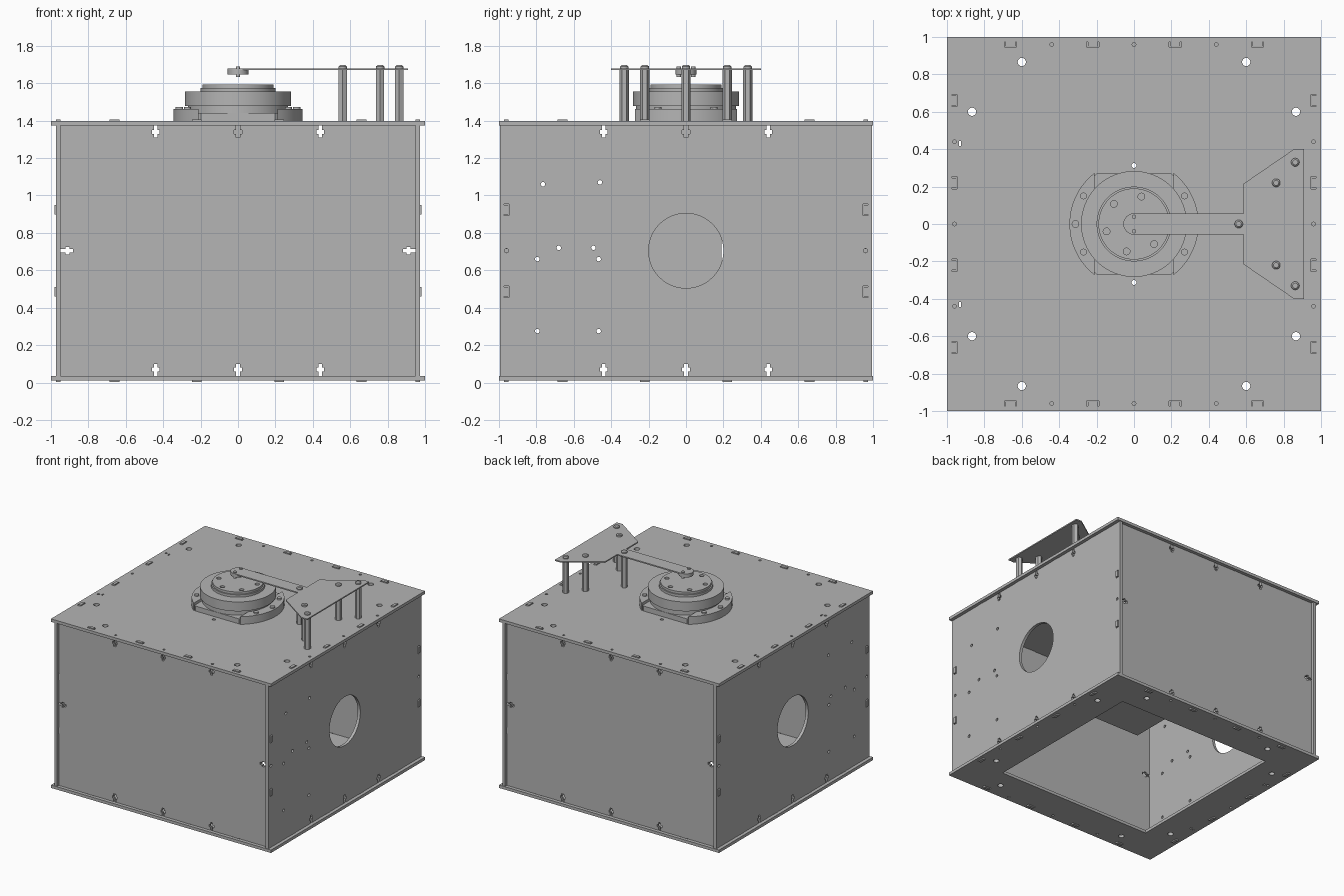
import bpy, bmesh, math
from mathutils import Matrix, Vector

if "Cube" in bpy.data.objects:
    bpy.data.objects.remove(bpy.data.objects["Cube"], do_unlink=True)

GREY = (0.46, 0.46, 0.46, 1)
mat = bpy.data.materials.new("plain grey")
mat.use_nodes = True
mat.diffuse_color = GREY
mat.node_tree.nodes["Principled BSDF"].inputs["Base Color"].default_value = GREY


def box(bm, center, size):
    m = Matrix.Translation(center) @ Matrix.Diagonal((*size, 1))
    bmesh.ops.create_cube(bm, size=1, matrix=m)


def cyl(bm, center, r, depth, axis="z", seg=24, r2=None):
    turn = {"x": Matrix.Rotation(math.pi / 2, 4, "Y"),
            "y": Matrix.Rotation(math.pi / 2, 4, "X"), "z": Matrix()}[axis]
    bmesh.ops.create_cone(bm, cap_ends=True, segments=seg, radius1=r, radius2=r if r2 is None else r2,
                          depth=depth, matrix=Matrix.Translation(center) @ turn)


def disc(bm, x, y, z0, z1, r, seg=24, r2=None):
    cyl(bm, (x, y, (z0 + z1) / 2), r, z1 - z0, "z", seg, r2)


def prism(bm, points, z0, z1):
    face = bm.faces.new([bm.verts.new((x, y, z0)) for x, y in points])
    top = bmesh.ops.extrude_face_region(bm, geom=[face])["geom"]
    bmesh.ops.translate(bm, vec=(0, 0, z1 - z0), verts=[v for v in top if isinstance(v, bmesh.types.BMVert)])
    bmesh.ops.recalc_face_normals(bm, faces=bm.faces)


def make(name, bm, cutter=None):
    def to_object(label, b):
        mesh = bpy.data.meshes.new(label)
        b.to_mesh(mesh)
        b.free()
        ob = bpy.data.objects.new(label, mesh)
        bpy.context.collection.objects.link(ob)
        return ob
    ob = to_object(name, bm)
    ob.data.materials.append(mat)
    if cutter:
        tool = to_object("cutter", cutter)
        tool.hide_render = True
        mod = ob.modifiers.new("cut", "BOOLEAN")
        mod.operation, mod.object, mod.solver, mod.use_self = "DIFFERENCE", tool, "EXACT", True
        graph = bpy.context.evaluated_depsgraph_get()
        mesh = bpy.data.meshes.new_from_object(ob.evaluated_get(graph))
        ob.modifiers.clear()
        ob.data = mesh
        bpy.data.objects.remove(tool, do_unlink=True)
    bpy.ops.object.select_all(action="DESELECT")
    ob.select_set(True)
    bpy.context.view_layer.objects.active = ob
    bpy.ops.object.shade_smooth_by_angle(angle=math.radians(30))
    return ob


SIGNS = (-1, 1)
W, T = 0.96, 0.024                 # wall centre offset and sheet thickness
Z0, Z1 = 0.034, 1.375              # wall bottom and top
MID = (Z0 + Z1) / 2
TABS = (-0.66, -0.22, 0.22, 0.66)
BOLTS = (-0.44, 0, 0.44)
SIDE_TABS = (MID - 0.22, MID + 0.22)


# Top plate and open bottom frame
def plate(name, z, opening):
    bm, cut = bmesh.new(), bmesh.new()
    box(bm, (0, 0, z), (2, 2, T))
    for s in SIGNS:
        for t in TABS:
            box(cut, (t, s * W, z), (0.066, T + 0.004, 0.1))
            box(cut, (s * W, t, z), (T + 0.004, 0.066, 0.1))
        for b in BOLTS:
            cyl(cut, (b, s * W, z), 0.01, 0.1, seg=16)
            cyl(cut, (s * W, b, z), 0.01, 0.1, seg=16)
        for u in SIGNS:
            cyl(cut, (s * 0.6, u * 0.866, z), 0.022, 0.1)
            cyl(cut, (s * 0.866, u * 0.6, z), 0.022, 0.1)
        box(cut, (-0.93, s * 0.43, z), (0.01, 0.025, 0.1))
        if not opening:
            cyl(cut, (0, s * 0.313, z), 0.013, 0.1)
    if opening:
        box(cut, (0, 0, z), (1.42, 1.42, 0.1))
    make(name, bm, cut)


plate("top_plate", Z1 + T / 2, False)
plate("bottom_frame", Z0 - T / 2, True)


# Front and back walls, tabbed into the plates and the side walls
for name, s in (("front_wall", -1), ("back_wall", 1)):
    bm, cut = bmesh.new(), bmesh.new()
    y = s * W
    box(bm, (0, y, MID), (2 * W - T, T, Z1 - Z0))
    for t in TABS:
        box(bm, (t, y, MID), (0.052, T, 1.404))
    for z in SIDE_TABS:
        box(bm, (0, y, z), (1.96, T, 0.05))
    for b in BOLTS:
        for z, d in ((Z0, 1), (Z1, -1)):
            box(cut, (b, y, z + d * 0.03), (0.02, 0.1, 0.07))
            box(cut, (b, y, z + d * 0.036), (0.042, 0.1, 0.02))
    for u in SIGNS:
        box(cut, (u * 0.917, y, MID), (0.07, 0.1, 0.02))
        box(cut, (u * 0.911, y, MID), (0.02, 0.1, 0.042))
    make(name, bm, cut)

# Side walls with a round window and mounting holes
HOLES = [(-0.765, 1.06), (-0.46, 1.07), (-0.68, 0.72), (-0.495, 0.72),
         (-0.795, 0.66), (-0.467, 0.66), (-0.795, 0.275), (-0.467, 0.275)]
for name, s in (("right_wall", 1), ("left_wall", -1)):
    bm, cut = bmesh.new(), bmesh.new()
    x = s * W
    box(bm, (x, 0, MID), (T, 1.99, Z1 - Z0))
    for t in TABS:
        box(bm, (x, t, MID), (T, 0.052, 1.404))
    for b in BOLTS:
        for z, d in ((Z0, 1), (Z1, -1)):
            box(cut, (x, b, z + d * 0.03), (0.1, 0.02, 0.07))
            box(cut, (x, b, z + d * 0.036), (0.1, 0.042, 0.02))
    for u in SIGNS:
        for z in SIDE_TABS:
            box(cut, (x, u * W, z), (0.1, T + 0.004, 0.062))
        cyl(cut, (x, u * W, MID), 0.011, 0.1, "x", 16)
    for y, z in HOLES:
        cyl(cut, (x, y, z), 0.012, 0.1, "x", 16)
    cyl(cut, (x, 0, MID), 0.2, 0.1, "x", 64)
    make(name, bm, cut)

# Block hanging inside the box
bm = bmesh.new()
box(bm, (0, -0.01, (0.46 + Z1) / 2), (0.42, 0.4, Z1 - 0.46))
make("hanging_block", bm)

# Turntable base flange: a disc with two flats and raised ears
DECK = Z1 + T


def flange(r, flat, z1, cut_middle):
    bm, cut = bmesh.new(), bmesh.new()
    disc(bm, 0, 0, DECK, z1, r, 96)
    for s in SIGNS:
        box(cut, (0, s * (flat + 0.2), DECK), (1, 0.4, 0.5))
    if cut_middle:
        box(cut, (0, 0, DECK), (0.42, 1, 0.5))
    return bm, cut


make("turntable_flange", *flange(0.335, 0.27, 1.44, False))
make("flange_ears", *flange(0.345, 0.272, 1.462, True))
bm = bmesh.new()
for s in SIGNS:
    for u in SIGNS:
        disc(bm, s * 0.27, u * 0.15, 1.46, 1.474, 0.018)
    disc(bm, s * 0.313, 0, 1.46, 1.474, 0.02)
make("flange_bolts", bm)

# Turntable body and rotating top
bm = bmesh.new()
disc(bm, 0, 0, DECK, 1.48, 0.268, 96)
disc(bm, 0, 0, 1.478, 1.555, 0.283, 96)
make("turntable_body", bm)
bm, cut = bmesh.new(), bmesh.new()
disc(bm, 0, 0, 1.55, 1.575, 0.2, 96)
disc(bm, 0, 0, 1.57, 1.594, 0.19, 96)
for k in range(6):
    a = math.radians(15 + 60 * k)
    disc(cut, 0.152 * math.cos(a), 0.152 * math.sin(a), 1.575, 1.62, 0.018)
make("rotating_top", bm, cut)

# Overhead arm plate with a rounded tip
half = [(0.585, 0.057), (0.585, 0.215), (0.858, 0.402), (0.91, 0.402)]
tip = [(-0.057 * math.sin(a), 0.057 * math.cos(a)) for a in (math.pi * k / 16 for k in range(17))]
outline = tip + [(x, -y) for x, y in half] + half[::-1]
bm = bmesh.new()
prism(bm, outline, 1.67, 1.68)
make("arm_plate", bm)

# Sensor disc and its screws under the arm tip
bm = bmesh.new()
disc(bm, 0, 0, 1.648, 1.67, 0.055, 32)
make("tip_disc", bm)
bm = bmesh.new()
for s in SIGNS:
    disc(bm, 0, s * 0.038, 1.634, 1.69, 0.012, 16)
make("tip_screws", bm)

# Hexagonal standoffs and their domed bolts
posts = [(0.56, 0)] + [(x, s * y) for x, y in ((0.76, 0.22), (0.862, 0.33)) for s in SIGNS]
bm, bolts = bmesh.new(), bmesh.new()
for x, y in posts:
    disc(bm, x, y, DECK, 1.67, 0.025, 6)
    disc(bolts, x, y, 1.68, 1.69, 0.022)
    disc(bolts, x, y, 1.69, 1.697, 0.022, r2=0.014)
make("standoffs", bm)
make("standoff_bolts", bolts)
